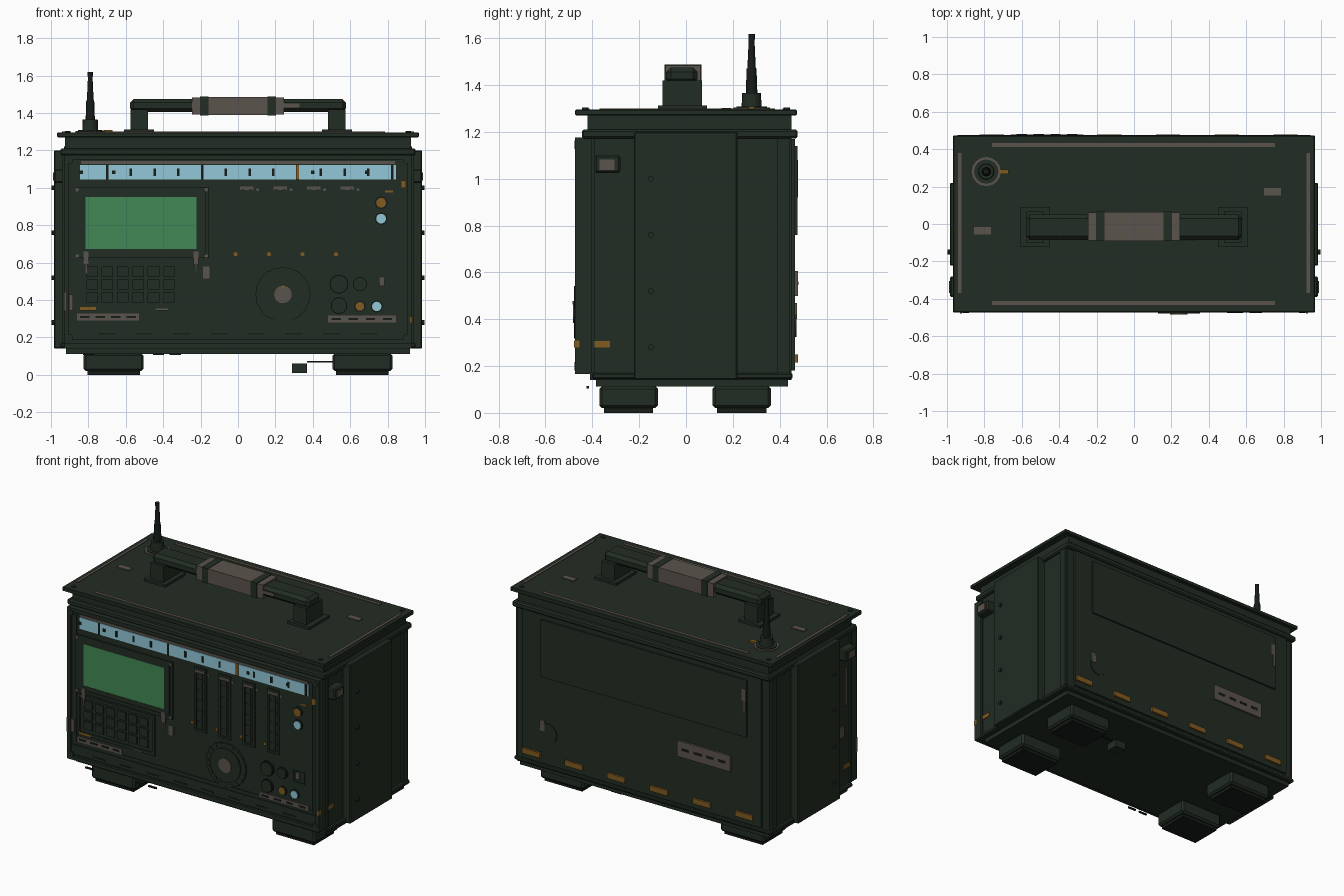
import bpy, bmesh, math
from mathutils import Matrix, Vector

if "Cube" in bpy.data.objects:
    bpy.data.objects.remove(bpy.data.objects["Cube"], do_unlink=True)


def material(name, *rgb):
    mat = bpy.data.materials.new(name)
    mat.use_nodes = True
    mat.diffuse_color = (*rgb, 1)
    bsdf = mat.node_tree.nodes["Principled BSDF"]
    bsdf.inputs["Base Color"].default_value = (*rgb, 1)
    bsdf.inputs["Roughness"].default_value = 0.7
    return mat


OLIVE = material("dark olive", .016, .026, .017)
DARK = material("near black", .008, .012, .009)
METAL = material("worn metal", .105, .088, .072)
GREEN = material("screen green", .055, .25, .09)
BLUE = material("pale blue", .29, .58, .69)
ORANGE = material("amber", .22, .105, .015)

FACE, BACK = -.458, .465   # front panel plane and rear cover plane


def finish(name, bm, mat, bevel=0):
    mesh = bpy.data.meshes.new(name)
    bm.to_mesh(mesh)
    bm.free()
    mesh.materials.append(mat)
    obj = bpy.data.objects.new(name, mesh)
    bpy.context.collection.objects.link(obj)
    if bevel:
        mod = obj.modifiers.new("bevel", "BEVEL")
        mod.width, mod.segments = bevel, 1
    return obj


def box(name, xs, ys, zs, mat=OLIVE, bevel=0):
    lo, hi = (Vector(c) for c in zip(xs, ys, zs))
    bm = bmesh.new()
    bmesh.ops.create_cube(bm, size=1, matrix=Matrix.Translation((lo + hi) / 2)
                          @ Matrix.Diagonal((*(hi - lo), 1)))
    return finish(name, bm, mat, bevel)


def span(center, width):
    return center - width / 2, center + width / 2


def disc(name, center, radius, depth, axis="Z", mat=OLIVE, tip=None, sides=24):
    bm = bmesh.new()
    turn = {"X": Matrix.Rotation(math.pi / 2, 4, "Y"),
            "Y": Matrix.Rotation(math.pi / 2, 4, "X"), "Z": Matrix()}[axis]
    bmesh.ops.create_cone(bm, cap_ends=True, segments=sides, radius1=radius,
                          radius2=radius if tip is None else tip, depth=depth,
                          matrix=Matrix.Translation(center) @ turn)
    return finish(name, bm, mat)


def front(name, xs, zs, out=.004, mat=OLIVE, bevel=0):
    return box(name, xs, (FACE - out, FACE + .004), zs, mat, bevel)


def knob(name, x, z, radius, out=.01, mat=OLIVE):
    return disc(name, (x, FACE - out / 2, z), radius, out, "Y", mat)


def rear(name, xs, zs, out=.006, mat=OLIVE):
    return box(name, xs, (BACK - .004, BACK + out), zs, mat)


def rim(name, xs, zs, width, out, mat=OLIVE):
    # Rectangular border on the front panel
    (a, b), (c, d) = xs, zs
    for part, px, pz in (("left", (a, a + width), zs), ("right", (b - width, b), zs),
                         ("bottom", (a + width, b - width), (c, c + width)),
                         ("top", (a + width, b - width), (d - width, d))):
        front(f"{name}_{part}", px, pz, out, mat)


# Case, flanges and lid
box("case_body", (-.93, .93), (-.41, .45), (.14, 1.22))
box("front_panel", (-.93, .93), (FACE, -.4), (.165, 1.175))
box("rear_cover", (-.88, .88), (.44, BACK), (.18, 1.17))
box("base_flange", (-.95, .95), (-.4, .455), (.145, .17), bevel=.006)
box("base_plinth", (-.92, .92), (-.385, .435), (.112, .145))
box("upper_flange", (-.95, .95), (-.445, .477), (1.172, 1.21), bevel=.008)
box("lid_neck", (-.925, .925), (-.42, .45), (1.21, 1.272))
box("lid_plate", (-.967, .967), (-.473, .473), (1.27, 1.296), bevel=.004)

# Front bezel
rim("bezel", (-.93, .93), (.165, 1.175), .025, .016)
rim("bezel_inner", (-.875, .875), (.28, 1.155), .01, .006)
front("lower_band", (-.9, .9), (.2, .265), .008)
for i in range(8):
    front("lower_slot", span(-.7 + i * .2, .09), (.215, .225), .01, DARK)

# Sides: raised panel, latch block, tags and screws
for s in (-1, 1):
    def side(name, reach, ys, zs, mat=OLIVE, bevel=0):
        return box(name, sorted((s * .92, s * reach)), ys, zs, mat, bevel)
    side("side_panel", .984, (-.223, .22), (.14, 1.2), bevel=.006)
    side("latch_block", .985, (-.39, -.28), (1.025, 1.1), bevel=.008)
    side("latch_plate", .99, (-.37, -.305), (1.038, 1.082), METAL)
    side("rear_corner_strip", .945, (.39, .442), (.17, 1.172))
    side("front_corner_strip", .94, (-.405, -.39), (.17, 1.172))
    side("side_tag", .936, (-.39, -.325), (.28, .308), ORANGE)
    for i in range(4):
        disc("side_screw", (s * .985, -.15, .28 + i * .24), .013, .022, "X", sides=10)
    for x in (.9,):
        for z in (.2, 1.145):
            disc("bezel_screw", (s * x, FACE - .013, z), .018, .012, "Y", sides=8)

# Right side wear strips
box("side_wear_upper", (-.937, -.92), (-.36, -.34), (.7, .95), METAL)
box("side_wear_lower", (-.937, -.92), (-.33, -.28), (.5, .57), METAL)

# Feet
for x in (-.665, .665):
    for y in (-.245, .238):
        box("foot", span(x, .32), span(y, .25), (.02, .115), bevel=.012)
        box("foot_pad", span(x, .28), span(y, .21), (0, .025), DARK)
box("bottom_stop", (.29, .37), (.18, .26), (.01, .06))
box("bottom_stop_rod", (.37, .51), (.21, .23), (.065, .075), DARK)
for x in (-.8, -.425, -.335):
    box("bottom_chip", span(x, .06), (-.425, -.415), (.105, .115), DARK)

# Lid trim
for s in (-1, 1):
    box("lid_long_strip", (-.76, .755), span(s * .423, .02), (1.29, 1.3), METAL)
    box("lid_short_strip", span(s * .932, .018), (-.37, .38), (1.29, 1.3), METAL)
    for y in (-.43, .43):
        disc("lid_screw", (s * .91, y, 1.297), .014, .012, sides=8)
for x, y in ((-.81, -.036), (.74, .172)):
    box("lid_tag", span(x, .09), span(y, .04), (1.29, 1.302), METAL)

# Carry handle
for s in (-1, 1):
    box("handle_foot", span(s * .53, .16), (-.12, .09), (1.29, 1.312))
    box("handle_post", span(s * .528, .095), (-.1, .068), (1.31, 1.42))
    box("grip_band", span(s * .18, .045), (-.092, .066), (1.387, 1.488))
    box("grip_end", span(s * .224, .042), (-.088, .062), (1.392, 1.484), METAL)
box("handle_bar", (-.578, .578), (-.085, .05), (1.405, 1.475), bevel=.02)
box("grip", (-.158, .158), (-.09, .064), (1.39, 1.486), METAL)
box("handle_wear", (.24, .33), (-.09, -.08), (1.43, 1.45), METAL)

# Antenna
AX, AY = -.79, .28
for name, low, high, r, tip, mat in (
        ("antenna_ring", 1.29, 1.304, .078, .078, METAL),
        ("antenna_plate", 1.29, 1.309, .065, .065, OLIVE),
        ("antenna_base", 1.3, 1.365, .043, .04, OLIVE),
        ("antenna_lower", 1.36, 1.47, .025, .021, DARK),
        ("antenna_upper", 1.47, 1.6, .018, .012, DARK),
        ("antenna_tip", 1.595, 1.618, .014, .014, DARK)):
    disc(name, (AX, AY, (low + high) / 2), r, high - low, "Z", mat, tip, 16)
box("antenna_tag", (-.72, -.67), span(AY, .025), (1.29, 1.308), ORANGE)

# Tuning scale with tick marks
front("scale_trim", (-.84, .84), (1.126, 1.142), .006, METAL)
front("tuning_scale", (-.845, .845), (1.045, 1.122), .004, BLUE)
for i in range(13):
    tall = i % 4 == 0
    front("scale_tick", span(-.7 + i * .127, .014), span(1.083, .077 if tall else .04), .007, DARK)
front("scale_pointer", span(.32, .012), (1.045, 1.125), .01, ORANGE)
for x in (-.84, -.665, .4, .69):
    front("scale_mark", span(x, .02), span(1.083, .02), .007, DARK)

# Screen
front("screen", (-.815, -.222), (.67, .955), .004, GREEN)
rim("screen_surround", (-.85, -.185), (.64, .985), .034, .006)
rim("screen_frame", (-.87, -.155), (.625, 1.005), .02, .01)
for x in (-.86, -.17):
    for z in (.635, .99):
        knob("screen_screw", x, z, .01, .014, METAL)
for x in (-.812, -.225):
    front("screen_chip_wide", span(x, .028), (.59, .66), .012, METAL)
    front("screen_chip_point", span(x, .012), (.54, .59), .012, METAL)
front("front_wear_tag", (-.188, -.153), (.515, .58), .006, METAL)

# Keypad
rim("keypad_frame", (-.862, -.288), (.345, .612), .02, .008)
for col in range(6):
    for row in range(3):
        front("key", span(-.78 + col * .082, .062), span(.415 + row * .068, .054), .009)

# Label plates with slots
for x0, x1, z in ((-.86, -.53, .309), (.48, .845, .298)):
    front("label_plate", (x0, x1), span(z, .036), .008, METAL)
    for i in range(4):
        front("label_slot", span(x0 + (x1 - x0) * (i + .5) / 4, .05), span(z, .012), .011, DARK)
front("keypad_tag", (-.845, -.76), (.345, .362), .012, ORANGE)
front("keypad_chip", (-.44, -.375), (.345, .355), .012, METAL)
front("edge_wear", span(-.893, .022), (.345, .43), .009, METAL)
front("edge_tag_upper", span(.886, .024), (1, 1.04), .009, ORANGE)
front("bezel_tag_lower", span(.925, .012), (.28, .31), .02, ORANGE)
front("bezel_wear", span(-.925, .012), (.345, .44), .02, METAL)

# Slider channels
for i in range(4):
    x = .047 + i * .179
    rim("slider_frame", span(x, .088), (.598, 1.022), .014, .008)
    front("slider_rail", span(x, .025), (.62, .99), .004)
    front("slider_cap", span(x, .07), (.988, 1.006), .011, METAL)
    for step in range(5):
        front("slider_step", span(x, .045), span(.66 + step * .07, .01), .006)
    knob("slider_light", x - .06, .645, .011, .008, ORANGE)
    knob("slider_screw", x + .058, .99, .008, .006, METAL)

# Main dial
for name, r, out, mat in (("dial_skirt", .145, .012, OLIVE), ("dial_ring", .112, .02, OLIVE),
                          ("dial_hub", .047, .025, METAL)):
    knob(name, .24, .43, r, out, mat)
for i in range(20):
    a = i * math.tau / 20
    knob("dial_grip", .24 + .135 * math.cos(a), .43 + .135 * math.sin(a), .013, .014)
front("dial_pointer", span(.24, .012), (.462, .477), .026, ORANGE)

# Small knobs and lamps
for x, z, r in ((.54, .485, .05), (.652, .485, .038), (.54, .37, .044)):
    knob("knob_skirt", x, z, r, .01, DARK)
    knob("knob_cap", x, z, r * .88, .018)
for x, z, r, mat in ((.652, .366, .023, ORANGE), (.742, .366, .025, BLUE),
                     (.765, .92, .026, ORANGE), (.765, .835, .026, BLUE)):
    knob("lamp_socket", x, z, r + .008, .006, DARK)
    knob("lamp", x, z, r, .012, mat)
rim("switch_frame", (.725, .815), (.445, .525), .008, .006)
front("switch_lever", span(.768, .028), (.475, .52), .014, METAL)
front("lamp_tag", (.785, .83), (.975, .985), .006, ORANGE)

# Rear hatch, tags, vent plate and plug
rear("rear_hatch", (-.78, .74), (.76, 1.14), .012)
for i in range(6):
    rear("rear_tag", span(.81 - i * .314, .13), (.215, .25), .013, ORANGE)
rear("rear_label", (-.66, -.27), (.5, .605), .013, METAL)
for i in range(4):
    rear("rear_label_slot", span(-.6 + i * .09, .055), span(.553, .016), .015, DARK)
disc("rear_plug", (.69, BACK, .39), .065, .012, "Y")
rear("rear_plug_chip", span(.73, .035), (.4, .47), .009, METAL)
rear("rear_wear_wide", span(-.76, .03), (1.0, 1.08), .014, METAL)
rear("rear_wear_point", span(-.765, .014), (.92, 1.0), .014, METAL)
